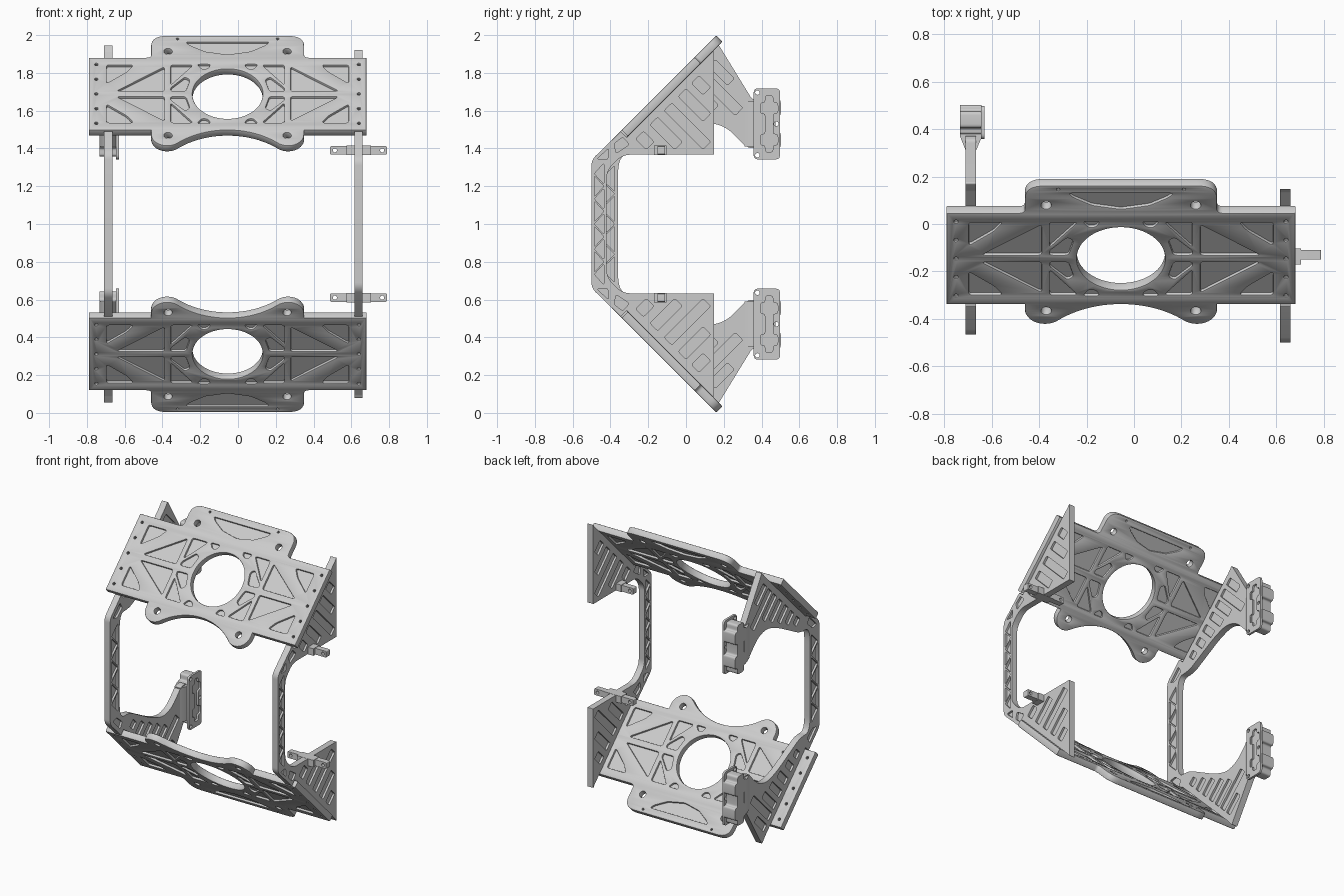
import bpy, bmesh
from math import sin, cos, radians, degrees, atan2, sqrt
from mathutils import Matrix, Vector

if "Cube" in bpy.data.objects:
    bpy.data.objects.remove(bpy.data.objects["Cube"])

PX = -0.055                                   # x centre of the plates
FLIP = Matrix.Translation((0, 0, 2)) @ Matrix.Diagonal((1, 1, -1, 1))


def frame(u, v, o):
    """Matrix placing a flat (u, v) drawing in space."""
    u, v = Vector(u).normalized(), Vector(v).normalized()
    m = Matrix((u, v, u.cross(v))).transposed().to_4x4()
    return Matrix.Translation(o) @ m


def rounded(pts, r=0.01, n=5):
    """Polygon with softened corners; a third value in a point overrides r."""
    out, k = [], len(pts)
    for i, p in enumerate(pts):
        d = p[2] if len(p) > 2 else r
        P = Vector(p[:2])
        A, B = Vector(pts[i - 1][:2]) - P, Vector(pts[(i + 1) % k][:2]) - P
        if d == 0:
            out.append(P)
            continue
        a = P + A.normalized() * min(d, A.length * 0.45)
        b = P + B.normalized() * min(d, B.length * 0.45)
        for j in range(n + 1):
            t = j / n
            out.append(a * (1 - t) ** 2 + P * (2 * t * (1 - t)) + b * t * t)
    return out


def arc(c, r, a0, a1, n=14):
    return [(c[0] + r * cos(radians(a0 + (a1 - a0) * i / n)),
             c[1] + r * sin(radians(a0 + (a1 - a0) * i / n))) for i in range(n + 1)]


def circle(x, y, r, n=16):
    return arc((x, y), r, 0, 360, n)[:-1]


def extrude(bm, loops, half, M, bevel=0.0):
    """Fill loops (inner loops become holes), thicken, and add to bm."""
    cu = bpy.data.curves.new("tmp", 'CURVE')
    cu.dimensions, cu.fill_mode = '2D', 'BOTH'
    cu.extrude = half - bevel
    if bevel:
        cu.bevel_depth, cu.offset, cu.bevel_resolution = bevel, -bevel, 1
    for lp in loops:
        s = cu.splines.new('POLY')
        s.points.add(len(lp) - 1)
        for q, p in zip(s.points, lp):
            q.co = (p[0], p[1], 0, 1)
        s.use_cyclic_u = True
    ob = bpy.data.objects.new("tmp", cu)
    bpy.context.collection.objects.link(ob)
    dg = bpy.context.evaluated_depsgraph_get()
    me = bpy.data.meshes.new_from_object(ob.evaluated_get(dg))
    bpy.data.objects.remove(ob)
    t = bmesh.new()
    t.from_mesh(me)
    bmesh.ops.remove_doubles(t, verts=t.verts, dist=1e-5)
    t.transform(M)
    bmesh.ops.recalc_face_normals(t, faces=t.faces)
    t.to_mesh(me)
    t.free()
    bm.from_mesh(me)
    bpy.data.meshes.remove(me)


def finish(name, bm, M=None):
    me = bpy.data.meshes.new(name)
    bm.to_mesh(me)
    if M:
        me.transform(M)
        if M.determinant() < 0:
            me.flip_normals()
    me.shade_smooth()
    me.set_sharp_from_angle(angle=radians(32))
    ob = bpy.data.objects.new(name, me)
    bpy.context.collection.objects.link(ob)


def pocketed(bm, outline, holes, pockets, half, web, M, bevel=0.0):
    """Slab with through holes and pockets closed by a thin mid web."""
    extrude(bm, [outline] + holes + pockets, half, M, bevel)
    extrude(bm, pockets, web, M)


# sloping plates: outline with two lower ears and an upper tab
ex, ey, er = 0.32, -0.305, 0.085
R, c = 0.408, 0.68
ang = degrees(atan2(c + ey, ex))
ears = (arc((-ex, ey), er, 180, 360 - ang) + arc((0, -c), R, 180 - ang, ang, 24)[1:-1]
        + arc((ex, ey), er, 180 + ang, 360))
outline = ([(-0.735, -0.272), (-0.405, -0.272)] + ears
           + [(0.405, -0.272), (0.735, -0.272)]
           + rounded([(0.735, 0.272, 0), (0.405, 0.272, 0.025), (0.405, 0.435, 0.085),
                      (-0.405, 0.435, 0.085), (-0.405, 0.272, 0.025), (-0.735, 0.272, 0)], n=8))
holes = [circle(0, 0, 0.186, 64)]
for s in (-1, 1):
    holes += [circle(s * 0.315, v, 0.021) for v in (-0.311, 0.318)]
    holes += [circle(s * 0.695, v * 0.11, 0.008, 10) for v in range(-2, 3)]
    holes.append(circle(s * 0.265, 0.412, 0.006, 8))
shapes = [[(.64, .215), (.50, .215), (.535, .165), (.64, .08)],
          [(.585, .022), (.335, .022), (.335, .2)],
          [(.30, .215), (.185, .215), (.30, .07)],
          [(.30, .022), (.222, .022), (.20, .105), (.225, .125), (.30, .045)],
          [(.09, .22), (.16, .22), (.135, .185), (.105, .19)]]
pockets = [rounded([(a * x, b * y) for x, y in sh], 0.014, 4)
           for sh in shapes for a in (-1, 1) for b in (-1, 1)]
pockets.append(rounded([(-.22, .388), (-.2, .365), (-.12, .318), (0, .295), (.12, .318),
                        (.2, .365), (.22, .388)], 0.012, 3))
bm = bmesh.new()
pocketed(bm, outline, holes, pockets, 0.023, 0.009,
         frame((1, 0, 0), (0, 1, 1), (PX, -0.131, 1.674)), 0.006)
finish("upper_plate", bm)
finish("lower_plate", bm, FLIP)
bm.free()


# side brackets: drawn for the upper half and mirrored about z = 1
def mirror(pts):
    return [(p[0], 2 - p[1], *p[2:]) for p in reversed(pts)]


def slot(y0, length, w=0.02):
    """Slot running square to the sloping edge."""
    z0 = y0 + 1.715
    return [(y0 - w, z0 - w), (y0 + w, z0 + w),
            (y0 + w + length, z0 + w - length), (y0 - w + length, z0 - w - length)]


def truss(ya, yb, z0, z1, n):
    """Alternating triangles down the column."""
    h, g, out = (z1 - z0) / n, 0.012, []
    for i in range(n):
        p, q = (ya, yb) if i % 2 else (yb, ya)
        z = z0 + i * h
        out.append([(p, z - h / 2 + g), (p, z + 1.5 * h - g), (q, z + h / 2)])
    return out


def bracket(name, x, half_profile, half_pockets, column):
    prof = rounded(half_profile + mirror(half_profile), 0.004, 8)
    pk = [rounded(p, 0.01, 3) for p in half_pockets]
    pk += [rounded(mirror(p), 0.01, 3) for p in half_pockets]
    pk += [rounded(p, 0.008, 3) for p in column]
    b = bmesh.new()
    pocketed(b, prof, [], pk, 0.022, 0.008, frame((0, 1, 0), (0, 0, 1), (x, 0, 0)))
    finish(name, b)
    b.free()


right = [(-.5, 1.34, .03), (-.345, 1.49), (-.313, 1.458), (.135, 1.906), (.148, 1.925, .01),
         (.148, 1.367), (-.34, 1.367, .05), (-.42, 1.28, .04)]
r_pockets = [slot(y, min(.11 - y, y + .30)) for y in (-.245, -.17, -.095, -.02, .05)]
r_pockets += [[(-.47, 1.345), (-.41, 1.4), (-.415, 1.34)],
              [(-.38, 1.425), (-.335, 1.46), (-.3, 1.42), (-.37, 1.375)]]
bracket("right_bracket", 0.638, right, r_pockets, truss(-.485, -.435, .7, 1.3, 9))

left = [(-.465, 1.37, .03), (-.345, 1.49), (-.313, 1.458), (.14, 1.911), (.172, 1.95, .01),
        (.35, 1.66, .02), (.37, 1.66), (.37, 1.40), (.32, 1.405, .03), (.22, 1.51, .06),
        (.12, 1.54, .06), (0, 1.5, .06), (-.25, 1.367, .05), (-.36, 1.367, .11)]
l_pockets = [slot(y, .05 + .35 * (y + .2), .018) for y in (-.23, -.165, -.1, -.035, .025)]
l_pockets += [slot(.08, .2), slot(.137, .1, .018),
              [(-.435, 1.36), (-.355, 1.44), (-.33, 1.40), (-.39, 1.35)]]
bracket("left_bracket", -0.687, left, l_pockets, truss(-.447, -.378, .72, 1.28, 7))


# lobed clamp blocks on the left bracket
def lobes(a, b, h, z1, z2):
    right_side = [(a, -h), (a, -z1), (b, -z1), (b, -z2), (a, -z2),
                  (a, z2), (b, z2), (b, z1), (a, z1), (a, h)]
    pts = right_side + [(-x, z) for x, z in reversed(right_side)]
    return rounded([(0.44 + x, 1.53 + z) for x, z in pts], 0.016, 4)


bm = bmesh.new()
extrude(bm, [lobes(.035, .062, .172, .127, .043)], 0.045,
        frame((0, 1, 0), (0, 0, 1), (-0.688, 0, 0)))
flange = rounded([(.358, 1.342), (.498, 1.342), (.498, 1.718), (.358, 1.718)], 0.025)
extrude(bm, [flange, lobes(.02, .046, .15, .112, .055), circle(.378, 1.364, .012),
             circle(.378, 1.696, .012), circle(.478, 1.53, .012)], 0.0075,
        frame((0, 1, 0), (0, 0, 1), (-0.6375, 0, 0)))
wedge = [(-.709, .31), (-.665, .31), (-.64, .37), (-.64, .4), (-.733, .4), (-.733, .37)]
extrude(bm, [wedge], 0.12, Matrix.Translation((0, 0, 1.53)))
finish("upper_clamp_block", bm)
finish("lower_clamp_block", bm, FLIP)
bm.free()

# cross lugs on the right bracket
bm = bmesh.new()
bar = rounded([(.488, 1.368), (.788, 1.368), (.788, 1.412), (.488, 1.412)], 0.006)
extrude(bm, [bar, circle(.513, 1.39, .011), circle(.763, 1.39, .011)], 0.02,
        frame((1, 0, 0), (0, 0, 1), (0, -0.13, 0)))
collar = [(.575, 1.366), (.703, 1.366), (.703, 1.415), (.575, 1.415)]
extrude(bm, [collar], 0.033, frame((1, 0, 0), (0, 0, 1), (0, -0.137, 0)))
finish("upper_lug", bm)
finish("lower_lug", bm, FLIP)
bm.free()
